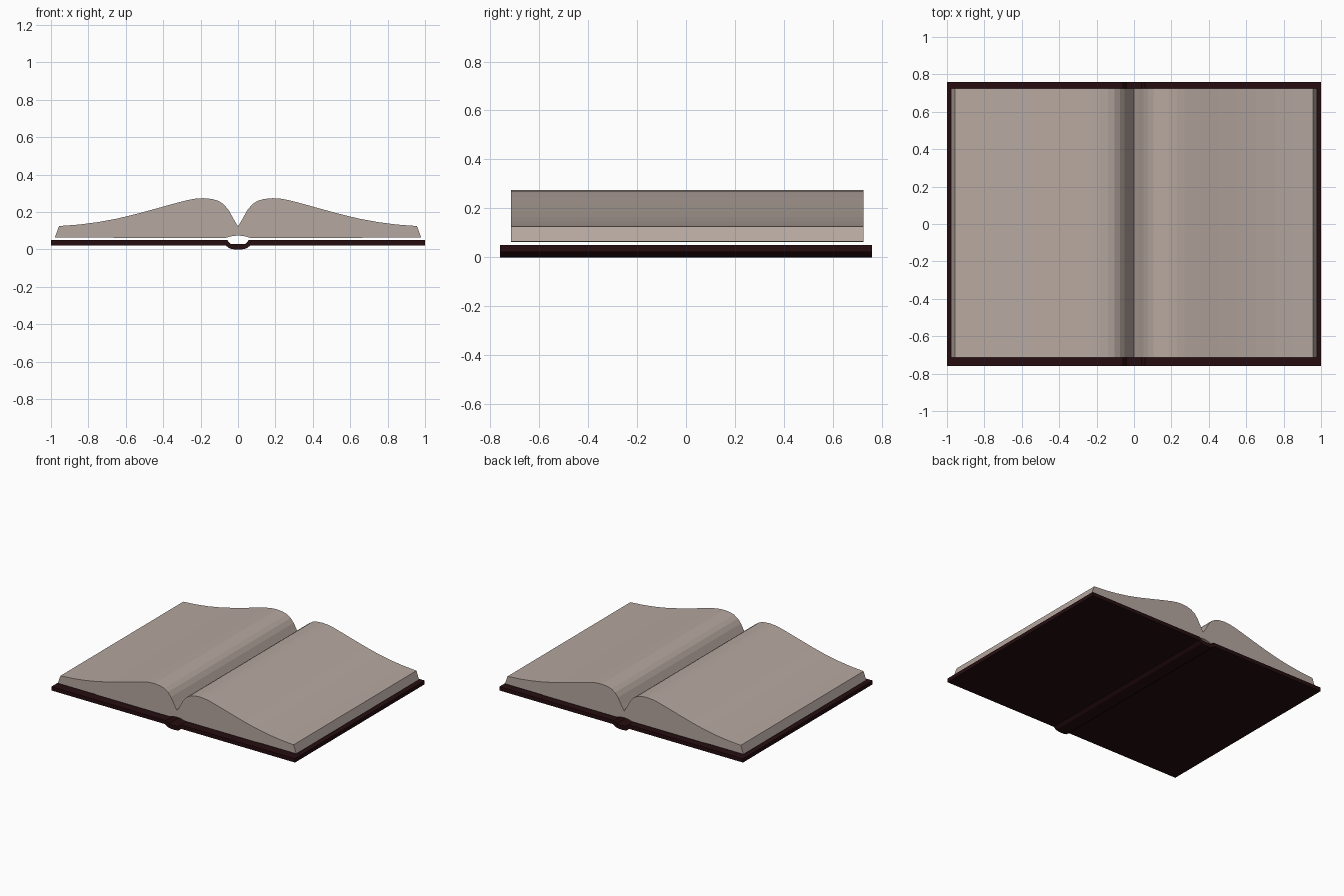
import bpy, bmesh

if "Cube" in bpy.data.objects:
    bpy.data.objects.remove(bpy.data.objects["Cube"])


def material(name, rgb):
    m = bpy.data.materials.new(name)
    m.diffuse_color = (*rgb, 1.0)
    m.use_nodes = True
    m.node_tree.nodes["Principled BSDF"].inputs["Base Color"].default_value = m.diffuse_color
    return m


def extrude_profile(name, profile, y0, y1, mat):
    """Solid made by sweeping a closed x-z outline along y."""
    bm = bmesh.new()
    front = [bm.verts.new((x, y0, z)) for x, z in profile]
    back = [bm.verts.new((x, y1, z)) for x, z in profile]
    bm.faces.new(front)
    bm.faces.new(back[::-1])
    n = len(profile)
    for i in range(n):
        j = (i + 1) % n
        bm.faces.new((front[j], front[i], back[i], back[j]))
    bmesh.ops.recalc_face_normals(bm, faces=bm.faces[:])
    me = bpy.data.meshes.new(name)
    bm.to_mesh(me)
    bm.free()
    ob = bpy.data.objects.new(name, me)
    bpy.context.collection.objects.link(ob)
    me.materials.append(mat)
    return ob


paper = material("aged paper", (0.47, 0.39, 0.35))
leather = material("dark leather", (0.019, 0.004, 0.005))

# Cover boards with a dropped spine
top = [(0.0, 0.03), (0.04, 0.03), (0.058, 0.05), (1.0, 0.05)]
bottom = [(1.0, 0.022), (0.067, 0.022), (0.045, 0.005), (0.02, 0.0)]
half = top + bottom
cover_profile = half + [(-x, z) for x, z in reversed(half) if x > 0]
extrude_profile("cover", cover_profile, -0.76, 0.76, leather)

# Page blocks: curved tops falling into the gutter, slanted fore edges
page = [(0.0, 0.074), (0.03, 0.072), (0.065, 0.062), (0.66, 0.062),
        (0.68, 0.064), (0.979, 0.064), (0.957, 0.125), (0.85, 0.133),
        (0.75, 0.146), (0.65, 0.164), (0.55, 0.188), (0.45, 0.215),
        (0.35, 0.243), (0.27, 0.264), (0.23, 0.271), (0.185, 0.274),
        (0.14, 0.27), (0.105, 0.26), (0.075, 0.24), (0.05, 0.21),
        (0.025, 0.165), (0.0, 0.123)]
for side, s in (("left", -1), ("right", 1)):
    extrude_profile(side + "_pages", [(s * x, z) for x, z in page],
                    -0.715, 0.725, paper)
